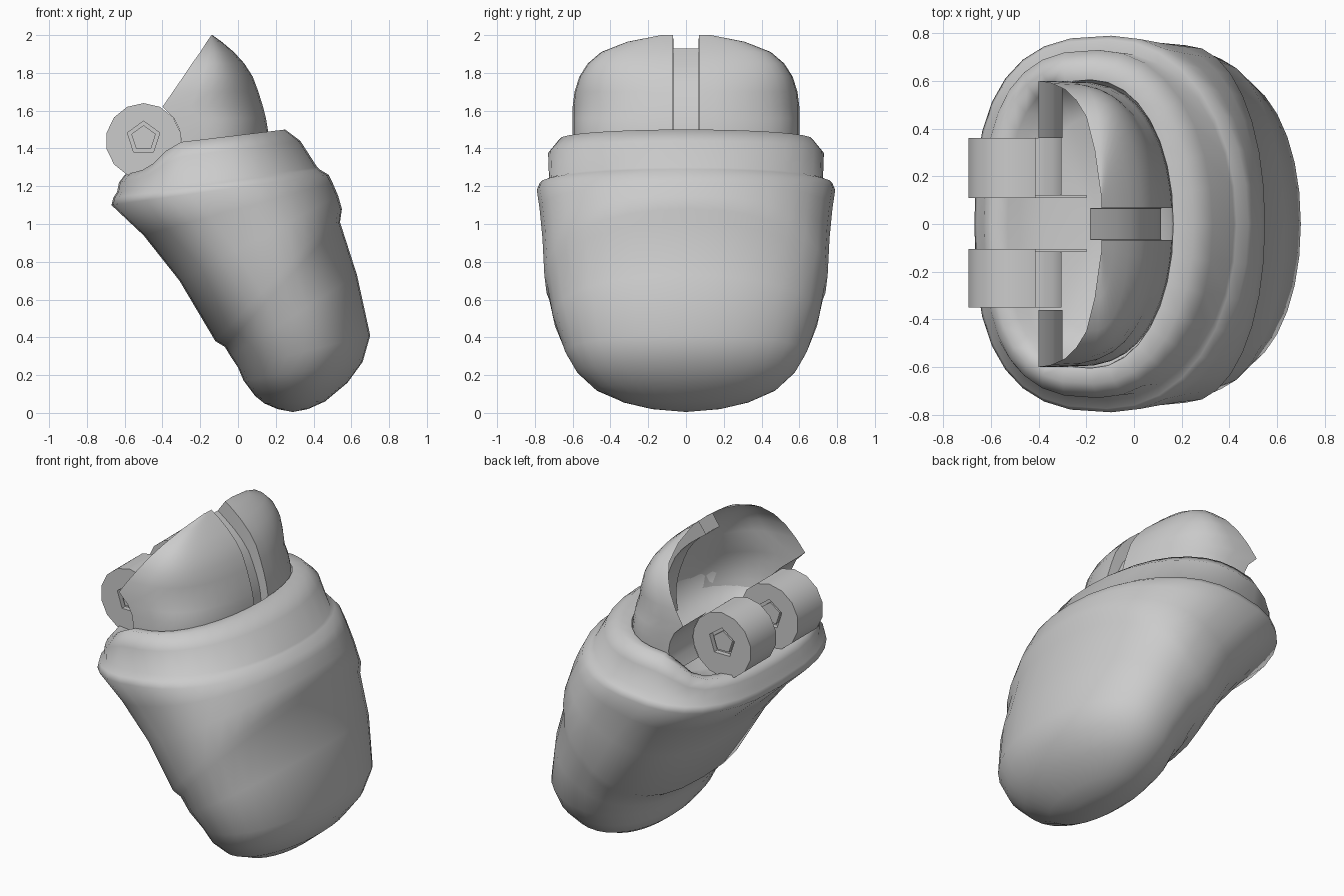
import bpy, bmesh
from math import sin, cos, pi, copysign, asin

if "Cube" in bpy.data.objects:
    bpy.data.objects.remove(bpy.data.objects["Cube"])


def finish(name, bm, angle=35):
    bmesh.ops.recalc_face_normals(bm, faces=bm.faces)
    me = bpy.data.meshes.new(name)
    bm.to_mesh(me)
    bm.free()
    ob = bpy.data.objects.new(name, me)
    bpy.context.collection.objects.link(ob)
    bpy.ops.object.select_all(action='DESELECT')
    ob.select_set(True)
    bpy.context.view_layer.objects.active = ob
    bpy.ops.object.shade_smooth_by_angle(angle=angle * pi / 180)
    return ob


def skin(bm, rows, closed=False):
    vs = [[bm.verts.new(p) for p in r] for r in rows]
    for a, b in zip(vs, vs[1:]):
        n = len(a)
        for i in range(n if closed else n - 1):
            j = (i + 1) % n
            bm.faces.new((a[i], a[j], b[j], b[i]))
    return vs


def smoothstep(a, b, v):
    t = max(0, min(1, (v - a) / (b - a)))
    return t * t * (3 - 2 * t)


def section(lx, lz, rx, rz, w, n, bulge=0, count=32):
    """Tilted rounded section between a left and a right profile point."""
    pts = []
    for i in range(count):
        t = 2 * pi * i / count
        c, s = cos(t), sin(t)
        e = 2 / (n if c < 0 else 2.1)
        u = (1 + copysign(abs(c) ** e, c)) / 2
        z = lz + (rz - lz) * u + bulge * smoothstep(.12, .35, u) * (1 - u) / .65
        pts.append((lx + (rx - lx) * u, w * copysign(abs(s) ** e, s), z))
    return pts


# body: slanted pouch, stepped seam, rim, collar and inner floor
body_rows = [
    (.21, .02, .37, .02, .18, 2.1), (.14, .05, .46, .06, .33, 2.1),
    (.09, .09, .58, .16, .48, 2.2), (.03, .17, .66, .27, .58, 2.3),
    (.0, .24, .70, .41, .64, 2.3), (-.04, .30, .63, .73, .705, 2.4),
    (-.07, .35, .54, 1.01, .735, 2.4), (-.12, .38, .55, 1.08, .75, 2.5),
    (-.31, .70, .53, 1.15, .76, 2.6), (-.50, .94, .50, 1.22, .775, 2.7),
    (-.67, 1.10, .48, 1.26, .79, 2.7), (-.66, 1.14, .43, 1.29, .775, 2.7),
    (-.64, 1.17, .42, 1.30, .725, 2.8), (-.63, 1.22, .33, 1.44, .73, 2.7, .06),
    (-.60, 1.26, .25, 1.50, .67, 2.7, .09), (-.53, 1.25, .165, 1.49, .605, 2.7, .09),
    (-.48, 1.23, .155, 1.38, .595, 2.7, .03), (-.38, 1.22, .05, 1.29, .45, 2.4),
]
bm = bmesh.new()
vs = skin(bm, [section(*r) for r in body_rows], True)
for ring, tip in ((vs[0], (.29, 0, .005)), (vs[-1], (-.15, 0, 1.24))):
    v = bm.verts.new(tip)
    for i in range(len(ring)):
        bm.faces.new((ring[i - 1], ring[i], v))
finish("body", bm, 70)

# hood: open half dome with a groove down the middle
HX, HZ, HR = -.5, 1.44, .2
hood = [  # z, open-edge x, back x, half width
    (1.32, -.34, .15, .60), (1.38, -.31, .16, .60), (1.44, -.30, .165, .60),
    (1.50, -.31, .16, .60), (1.56, -.34, .15, .60), (1.62, -.40, .135, .60),
    (1.70, -.345, .11, .59), (1.78, -.29, .08, .565), (1.85, -.243, .035, .52),
    (1.91, -.20, -.02, .45), (1.965, -.165, -.085, .31), (2.0, -.14, -.135, .13),
]
G = .068
rows = []
for z, xl, xr, w in hood:
    t0 = asin(G / w)
    half = []
    for i in range(11):
        t = t0 + (pi / 2 - t0) * i / 10
        half.append((xl + (xr - xl) * max(0, cos(t)) ** .66, w * sin(t), z))
    gx = half[0][0] - .05
    gz = z - .07 * smoothstep(1.4, 2, z)
    left = [(x, -y, q) for x, y, q in reversed(half)]
    rows.append(left + [(gx, -G + .002, gz), (gx, G - .002, gz)] + half)
bm = bmesh.new()
skin(bm, rows)
finish("hood", bm, 45)

# flanges: curved walls from the hood edges in to the hinge
bm = bmesh.new()
for side in (-1, 1):
    arc = [(xl, z) for z, xl, _, _ in hood[:6]]
    skin(bm, [[(x, side * y, z) for x, z in arc] for y in (.36, .60)])
finish("hood_flanges", bm)


def prism(name, r, sides, y0, y1, cx=HX, cz=HZ, turn=0):
    """Prism lying along y."""
    bm = bmesh.new()
    rings = skin(bm, [[(cx + r * cos(turn + 2 * pi * i / sides), y,
                        cz + r * sin(turn + 2 * pi * i / sides)) for i in range(sides)]
                      for y in (y0, y1)], True)
    for ring in rings:
        bm.faces.new(ring)
    return finish(name, bm)


# hinge barrels: five-sided sockets in both ends, open towards the hood, with side tabs
for label, y0, y1 in (("front", -.35, -.105), ("rear", .11, .36)):
    barrel = prism(label + "_hinge_barrel", HR, 14, y0, y1, turn=pi / 14)
    for a, b in ((y0 - .1, y0 + .03), (y1 - .03, y1 + .1)):
        cutter = prism(label + "_socket_cutter", .09, 5, a, b, cz=1.455, turn=pi / 2)
        mod = barrel.modifiers.new("socket", 'BOOLEAN')
        mod.operation = 'DIFFERENCE'
        mod.solver = 'EXACT'
        mod.object = cutter
        bpy.context.view_layer.objects.active = barrel
        bpy.ops.object.modifier_apply(modifier=mod.name)
        bpy.data.objects.remove(cutter)
    bm = bmesh.new()
    bm.from_mesh(barrel.data)
    gone = [f for f in bm.faces if abs(f.normal.y) < .5
            and f.calc_center_median().x > -.4 and f.calc_center_median().z > HZ + .01]
    bmesh.ops.delete(bm, geom=gone, context='FACES')
    bm.to_mesh(barrel.data)
    bm.free()
    prism(label + "_hinge_pin", .068, 5, y0 + .01, y1 - .01, cz=1.455, turn=pi / 2)
    bm = bmesh.new()
    bmesh.ops.create_cube(bm, size=1)
    inner = y1 - .006 if label == "front" else y0 + .006
    for v in bm.verts:
        v.co = (-.32 + v.co.x * .24, inner + v.co.y * .012, 1.33 + v.co.z * .16)
    finish(label + "_hinge_tab", bm)
